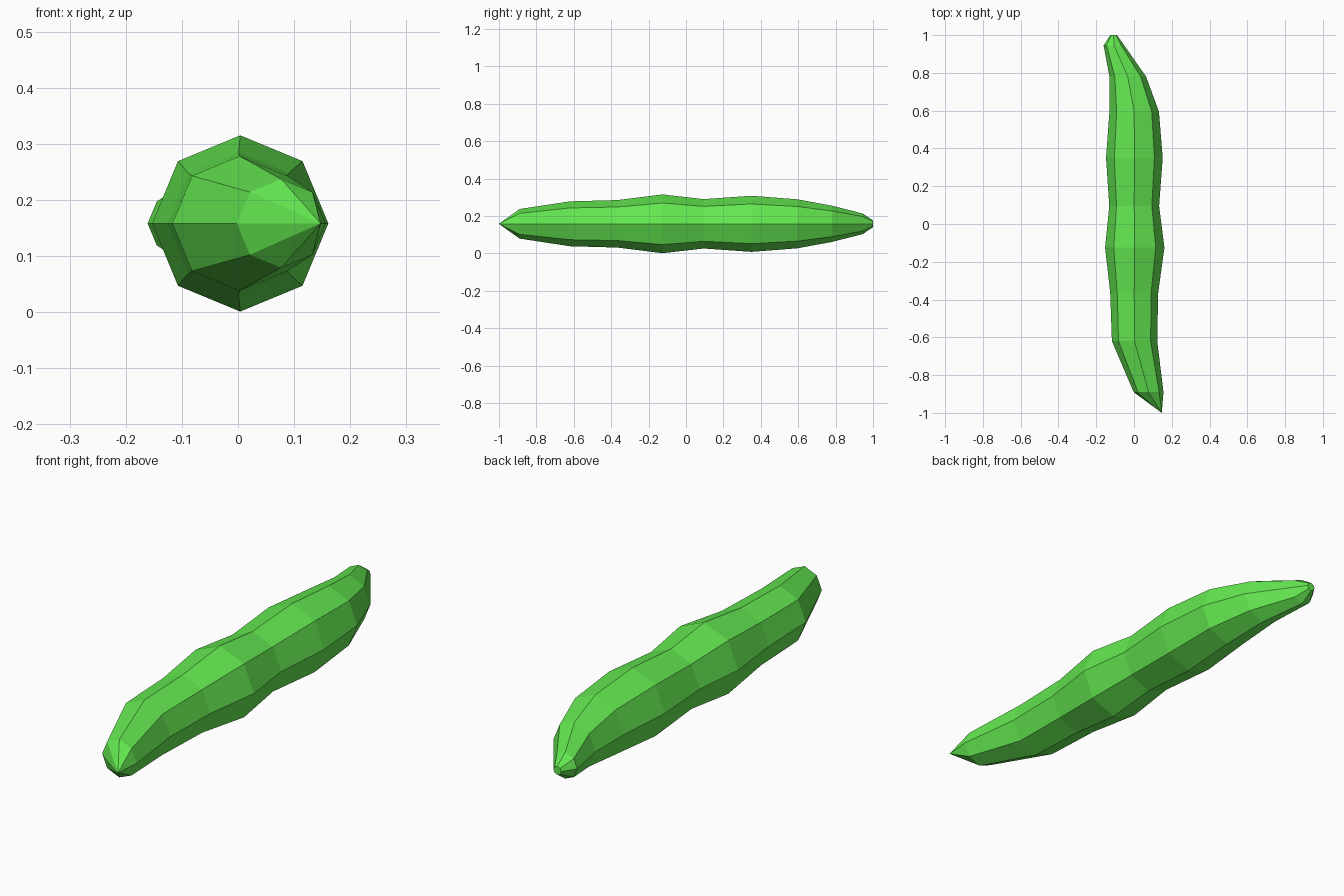
import bpy, bmesh, math

if "Cube" in bpy.data.objects:
    bpy.data.objects.remove(bpy.data.objects["Cube"])

SIDES = 8
MID_Z = 0.158
# Cross-sections along the pod: (y, centre x, radius)
RINGS = [
    (-0.89, 0.077, 0.079), (-0.62, 0.003, 0.120), (-0.365, 0.001, 0.127),
    (-0.125, 0.004, 0.157), (0.095, 0.001, 0.132), (0.35, 0.002, 0.150),
    (0.595, 0.001, 0.131), (0.78, -0.033, 0.097), (0.945, -0.106, 0.055),
    (1.0, -0.108, 0.018),
]
TIP = (0.147, -1.0, MID_Z)

green = bpy.data.materials.new("pod green")
green.diffuse_color = (0.125, 0.80, 0.08, 1)
green.use_nodes = True
green.node_tree.nodes["Principled BSDF"].inputs["Base Color"].default_value = green.diffuse_color

bm = bmesh.new()

# Pod body: octagonal rings bridged together
rings = []
for y, cx, r in RINGS:
    angles = [math.tau * i / SIDES for i in range(SIDES)]
    rings.append([bm.verts.new((cx + r * math.cos(a), y, MID_Z + r * math.sin(a)))
                  for a in angles])
for a, b in zip(rings, rings[1:]):
    for i in range(SIDES):
        j = (i + 1) % SIDES
        bm.faces.new((a[i], a[j], b[j], b[i]))

# Pointed front end and blunt stem end
tip = bm.verts.new(TIP)
for i in range(SIDES):
    bm.faces.new((tip, rings[0][(i + 1) % SIDES], rings[0][i]))
bm.faces.new(rings[-1])

bmesh.ops.recalc_face_normals(bm, faces=bm.faces[:])
mesh = bpy.data.meshes.new("bean_pod")
bm.to_mesh(mesh)
bm.free()
mesh.materials.append(green)
pod = bpy.data.objects.new("bean_pod", mesh)
bpy.context.collection.objects.link(pod)
